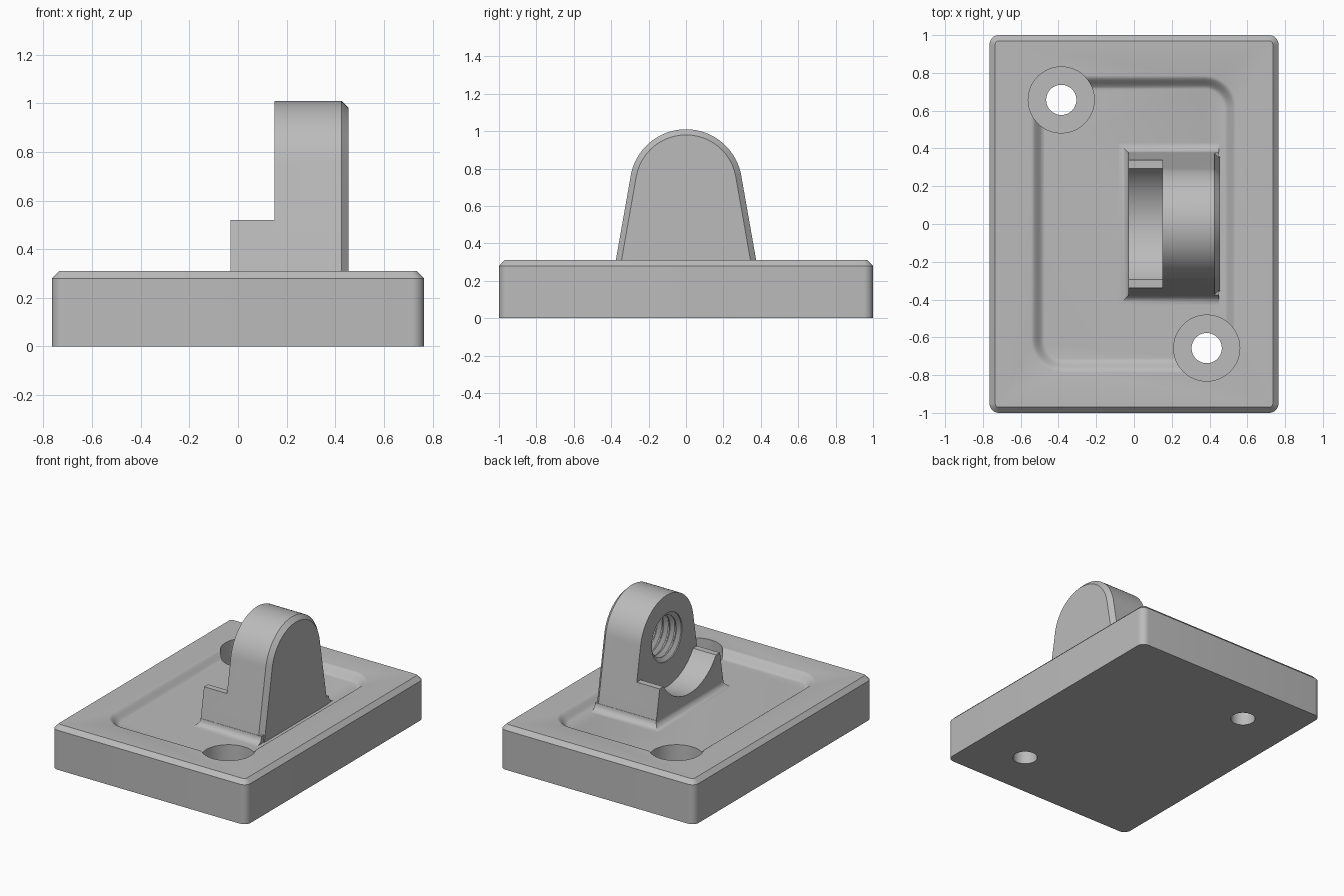
import bpy, bmesh, math
from math import sin, cos, pi, radians

cube = bpy.data.objects.get("Cube")
if cube:
    bpy.data.objects.remove(cube, do_unlink=True)

grey = bpy.data.materials.new("plain_grey")
grey.use_nodes = True
colour = (0.5, 0.5, 0.5, 1)
grey.diffuse_color = colour
grey.node_tree.nodes["Principled BSDF"].inputs["Base Color"].default_value = colour


def loft(name, rings):
    """Closed solid skinned through rings of equal point count."""
    bm = bmesh.new()
    loops = [[bm.verts.new(p) for p in ring] for ring in rings]
    n = len(loops[0])
    for a, b in zip(loops, loops[1:]):
        for i in range(n):
            j = (i + 1) % n
            bm.faces.new((a[i], a[j], b[j], b[i]))
    bm.faces.new(loops[0])
    bm.faces.new(loops[-1])
    bmesh.ops.recalc_face_normals(bm, faces=bm.faces)
    mesh = bpy.data.meshes.new(name)
    bm.to_mesh(mesh)
    bm.free()
    obj = bpy.data.objects.new(name, mesh)
    bpy.context.collection.objects.link(obj)
    mesh.materials.append(grey)
    return obj


def combine(target, tool, operation):
    """Boolean the tool into the target, then discard the tool."""
    mod = target.modifiers.new("bool", "BOOLEAN")
    mod.operation, mod.solver, mod.object = operation, "EXACT", tool
    bpy.ops.object.select_all(action="DESELECT")
    bpy.context.view_layer.objects.active = target
    target.select_set(True)
    bpy.ops.object.modifier_apply(modifier=mod.name)
    bpy.data.objects.remove(tool, do_unlink=True)


def smooth(obj, angle=30):
    bpy.ops.object.select_all(action="DESELECT")
    bpy.context.view_layer.objects.active = obj
    obj.select_set(True)
    bpy.ops.object.shade_smooth_by_angle(angle=radians(angle))


def rounded_rect(hx, hy, r, z, steps=8):
    pts = []
    for quarter, (sx, sy) in enumerate(((1, 1), (-1, 1), (-1, -1), (1, -1))):
        for i in range(steps + 1):
            a = (quarter + i / steps) * pi / 2
            pts.append((sx * (hx - r) + r * cos(a), sy * (hy - r) + r * sin(a), z))
    return pts


def circle_z(cx, cy, r, z, n=48):
    return [(cx + r * cos(2 * pi * i / n), cy + r * sin(2 * pi * i / n), z) for i in range(n)]


def circle_x(x, r, n=64):
    return [(x, r * cos(2 * pi * i / n), PIVOT_Z + r * sin(2 * pi * i / n)) for i in range(n)]


def box(name, x0, x1, hy, z0, z1):
    return loft(name, [[(x0, -hy, z), (x1, -hy, z), (x1, hy, z), (x0, hy, z)] for z in (z0, z1)])


TOP, FLOOR, PIVOT_Z = 0.31, 0.26, 0.71

# Base plate with rounded corners and a chamfered top edge
base = loft("base_plate", [
    rounded_rect(0.765, 1, 0.05, 0),
    rounded_rect(0.765, 1, 0.05, TOP - 0.03),
    rounded_rect(0.735, 0.97, 0.02, TOP)])

# Shallow recess with softly curved walls
recess = []
for i in range(9):
    t = i / 8
    out = 0.07 * t
    recess.append(rounded_rect(0.475 + out, 0.715 + out, 0.1 + out,
                               FLOOR + (TOP - FLOOR) * t * t * (3 - 2 * t)))
recess.append(rounded_rect(0.545, 0.785, 0.17, 0.4))
combine(base, loft("recess_cutter", recess), "DIFFERENCE")

# Counterbored screw holes in opposite corners
for s in (1, -1):
    x, y = -0.385 * s, 0.657 * s
    combine(base, loft("screw_hole_cutter", [
        circle_z(x, y, 0.08, -0.1), circle_z(x, y, 0.08, 0.12),
        circle_z(x, y, 0.175, 0.12), circle_z(x, y, 0.175, 0.5)]), "DIFFERENCE")
smooth(base)


# Upright lug: round top with tapering flanks, chamfered outer face
def lug_profile(x, inset, z0=0.25, steps=40):
    r, tilt = 0.30 - inset, radians(10)
    foot = r * cos(tilt) + (PIVOT_Z + r * sin(tilt) - z0) * math.tan(tilt)
    pts = [(x, foot, z0)]
    for i in range(steps + 1):
        a = tilt + (pi - 2 * tilt) * i / steps
        pts.append((x, r * cos(a), PIVOT_Z + r * sin(a)))
    return pts + [(x, -foot, z0)]


lug = loft("pivot_lug", [lug_profile(-0.03, 0), lug_profile(0.425, 0), lug_profile(0.455, 0.03)])

# Lower step in front of the lug, with a round cradle
combine(lug, box("step_cutter", -0.3, 0.15, 0.6, 0.52, 1.3), "DIFFERENCE")
combine(lug, loft("cradle_cutter", [circle_x(-0.3, 0.35), circle_x(0.15, 0.35)]), "DIFFERENCE")

# Threaded blind bore
PITCH, TURNS = 0.05, 5
thread = [circle_x(0.05, 0.17), circle_x(0.15, 0.17)]
for i in range(TURNS):
    x = 0.155 + i * PITCH
    thread += [circle_x(x + PITCH * f, r) for f, r in
               ((0.05, 0.17), (0.4, 0.142), (0.55, 0.142), (0.9, 0.17))]
combine(lug, loft("thread_cutter", thread), "DIFFERENCE")

# Concave fillet around the foot of the lug
R = 0.05
rings = []
for i in range(-1, 9):
    a = max(i, 0) / 8 * pi / 2
    out = R * (1 - sin(a))
    z = FLOOR + R * (1 - cos(a)) if i >= 0 else 0.24
    x, y = -0.029 - out, 0.377 + out
    rings.append([(x, -y, z), (0.45, -y, z), (0.45, y, z), (x, y, z)])
combine(lug, loft("foot_fillet", rings), "UNION")
smooth(lug)
